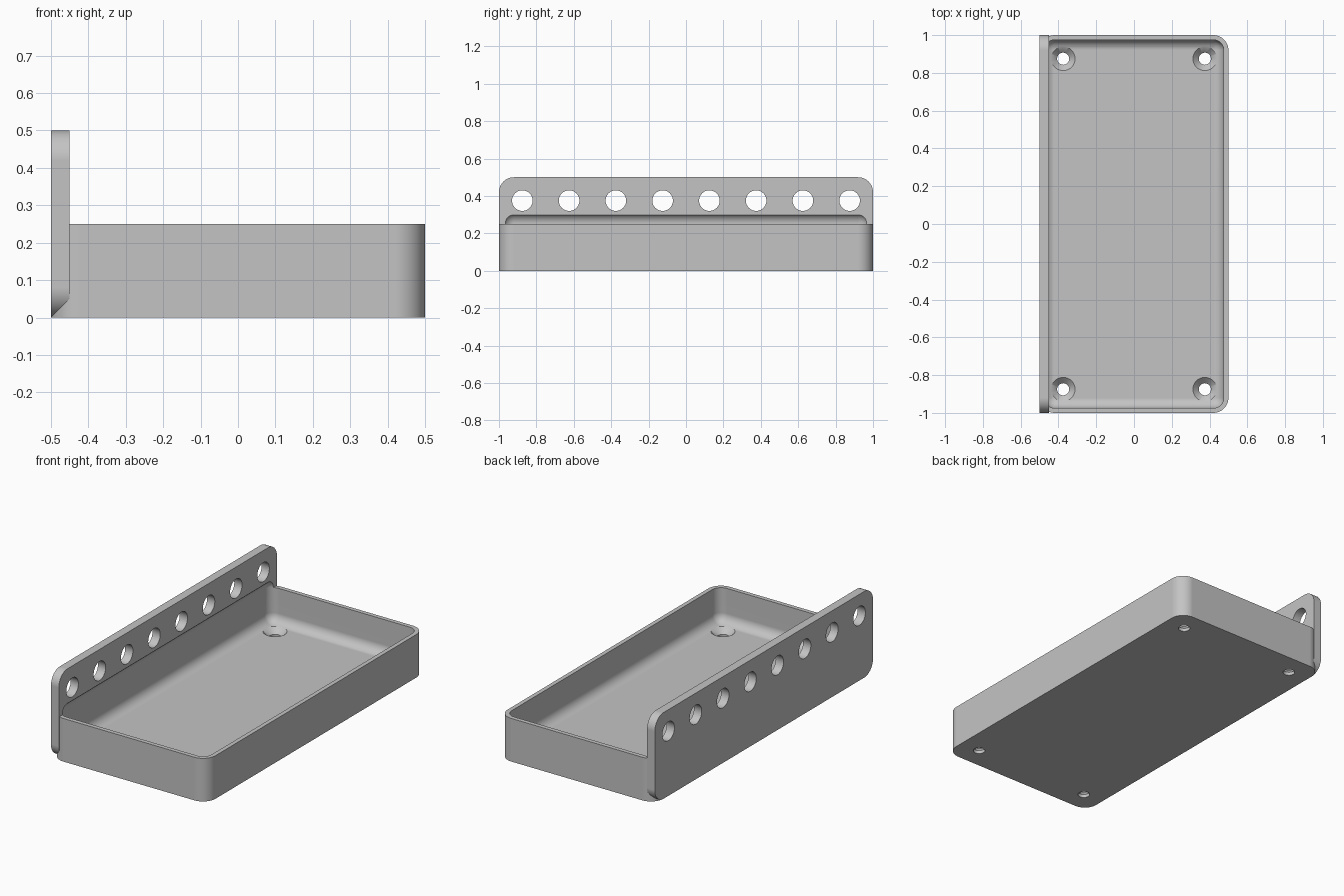
import bpy
import bmesh
from math import radians
from mathutils import Matrix, Vector

cube = bpy.data.objects.get("Cube")
if cube:
    bpy.data.objects.remove(cube, do_unlink=True)

grey = bpy.data.materials.new("light_grey")
grey.use_nodes = True
colour = (0.55, 0.55, 0.55, 1)
grey.diffuse_color = colour
grey.node_tree.nodes["Principled BSDF"].inputs["Base Color"].default_value = colour


def add_object(name, bm):
    mesh = bpy.data.meshes.new(name)
    bmesh.ops.recalc_face_normals(bm, faces=bm.faces)
    bm.to_mesh(mesh)
    bm.free()
    mesh.materials.append(grey)
    obj = bpy.data.objects.new(name, mesh)
    bpy.context.collection.objects.link(obj)
    return obj


def rounded_box(name, low, high, radius, axis=None):
    """Box with rounded edges: those along one axis, or all of them."""
    low, high = Vector(low), Vector(high)
    bm = bmesh.new()
    bmesh.ops.create_cube(bm, size=1)
    for v in bm.verts:
        v.co = (low + high) / 2 + v.co * (high - low)
    edges = [e for e in bm.edges if axis is None
             or abs((e.verts[0].co - e.verts[1].co).normalized()[axis]) > 0.9]
    bmesh.ops.bevel(bm, geom=edges, offset=radius, segments=10,
                    profile=0.5, affect='EDGES')
    return add_object(name, bm)


def round_cutter(name, centres, r_low, r_high, depth, turn=Matrix()):
    """One cutter holding a cylinder or cone at each centre."""
    bm = bmesh.new()
    for c in centres:
        bmesh.ops.create_cone(bm, cap_ends=True, segments=40, radius1=r_low,
                              radius2=r_high, depth=depth,
                              matrix=Matrix.Translation(c) @ turn)
    return add_object(name, bm)


# Solid bodies: tray block and upright mounting plate
tray = rounded_box("shelf_tray", (-0.5, -1, 0), (0.5, 1, 0.25), 0.08, axis=2)
plate = rounded_box("mounting_plate", (-0.5, -1, 0), (-0.45, 1, 0.5), 0.08, axis=0)

# Hollow with rounded edges, reaching a little into the plate
cavity = rounded_box("cavity_cutter", (-0.475, -0.975, 0.05),
                     (0.475, 0.975, 0.308), 0.055)

# Row of mounting holes and four countersunk floor holes
row = [(-0.475, -0.875 + 0.25 * i, 0.375) for i in range(8)]
plate_holes = round_cutter("plate_hole_cutter", row, 0.055, 0.055, 0.2,
                           Matrix.Rotation(radians(90), 4, 'Y'))
corners = [(x, y) for x in (-0.375, 0.375) for y in (-0.875, 0.875)]
floor_holes = round_cutter("floor_hole_cutter", [(x, y, 0) for x, y in corners],
                           0.032, 0.032, 0.2)
countersinks = round_cutter("countersink_cutter",
                            [(x, y, 0.038) for x, y in corners],
                            0.031, 0.071, 0.04)

# Join and cut
helpers = [plate, cavity, plate_holes, floor_holes, countersinks]
for helper in helpers:
    helper.hide_render = True
    mod = tray.modifiers.new(helper.name, 'BOOLEAN')
    mod.object = helper
    mod.operation = 'UNION' if helper is plate else 'DIFFERENCE'
    mod.solver = 'EXACT'

# Bake the result and drop the helpers
graph = bpy.context.evaluated_depsgraph_get()
finished = bpy.data.meshes.new_from_object(tray.evaluated_get(graph))
tray.modifiers.clear()
tray.data = finished
for helper in helpers:
    bpy.data.objects.remove(helper, do_unlink=True)

bm = bmesh.new()
bm.from_mesh(finished)
bmesh.ops.remove_doubles(bm, verts=bm.verts, dist=0.00005)
bm.to_mesh(finished)
bm.free()
finished.materials.clear()
finished.materials.append(grey)
for face in finished.polygons:
    face.material_index = 0

# Smooth curves, sharp rims, flat panels
for obj in bpy.context.selected_objects:
    obj.select_set(False)
tray.select_set(True)
bpy.context.view_layer.objects.active = tray
bpy.ops.object.shade_smooth_by_angle(angle=radians(30))
weighted = tray.modifiers.new("flat_panels", 'WEIGHTED_NORMAL')
weighted.keep_sharp = True
